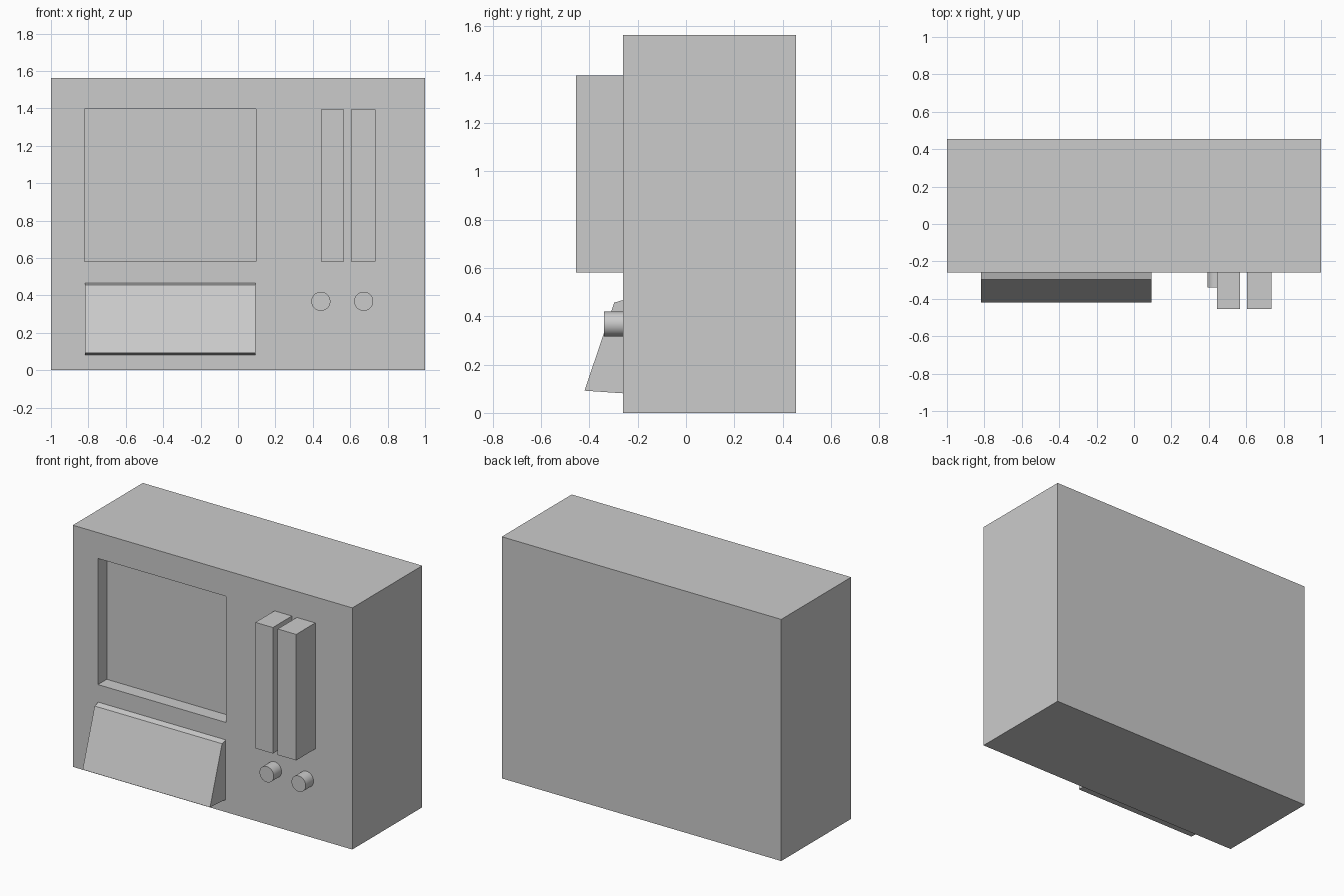
import bpy, bmesh, math

if "Cube" in bpy.data.objects:
    bpy.data.objects.remove(bpy.data.objects["Cube"])

FRONT = -0.26   # y of the cabinet front
BACK = 0.455


def box(name, x0, x1, y0, y1, z0, z1):
    bpy.ops.mesh.primitive_cube_add(
        size=1, location=((x0 + x1) / 2, (y0 + y1) / 2, (z0 + z1) / 2))
    ob = bpy.context.object
    ob.name = name
    ob.scale = (x1 - x0, y1 - y0, z1 - z0)
    bpy.ops.object.transform_apply(location=False, rotation=False, scale=True)
    return ob


def extrude_x(name, profile, x0, x1):
    bm = bmesh.new()
    face = bm.faces.new([bm.verts.new((x0, y, z)) for y, z in profile])
    ext = bmesh.ops.extrude_face_region(bm, geom=[face])
    verts = [v for v in ext["geom"] if isinstance(v, bmesh.types.BMVert)]
    bmesh.ops.translate(bm, verts=verts, vec=(x1 - x0, 0, 0))
    bmesh.ops.recalc_face_normals(bm, faces=bm.faces)
    me = bpy.data.meshes.new(name)
    bm.to_mesh(me)
    bm.free()
    ob = bpy.data.objects.new(name, me)
    bpy.context.collection.objects.link(ob)
    return ob


# Cabinet with a recessed screen
cabinet = box("cabinet", -1, 1, FRONT, BACK, 0, 1.563)
cutter = box("screen_cutter", -0.82, 0.095, FRONT - 0.1, FRONT + 0.09, 0.58, 1.396)
cutter.hide_render = True
cutter.hide_viewport = True
cut = cabinet.modifiers.new("screen_recess", 'BOOLEAN')
cut.operation = 'DIFFERENCE'
cut.solver = 'EXACT'
cut.object = cutter

# Sloping control panel below the screen
extrude_x("sloped_panel",
          [(FRONT, 0.081), (-0.42, 0.092), (-0.297, 0.456), (FRONT, 0.467)],
          -0.818, 0.094)

# Two tall bars on the right
for i, (x0, x1) in enumerate([(0.443, 0.568), (0.603, 0.735)]):
    box(f"tall_bar_{i + 1}", x0, x1, -0.455, FRONT, 0.58, 1.395)

# Two round knobs below the bars
for i, x in enumerate((0.443, 0.672)):
    bpy.ops.mesh.primitive_cylinder_add(
        vertices=32, radius=0.051, depth=0.08,
        location=(x, FRONT - 0.04, 0.368), rotation=(math.pi / 2, 0, 0))
    bpy.context.object.name = f"knob_{i + 1}"
    bpy.ops.object.shade_smooth_by_angle()
